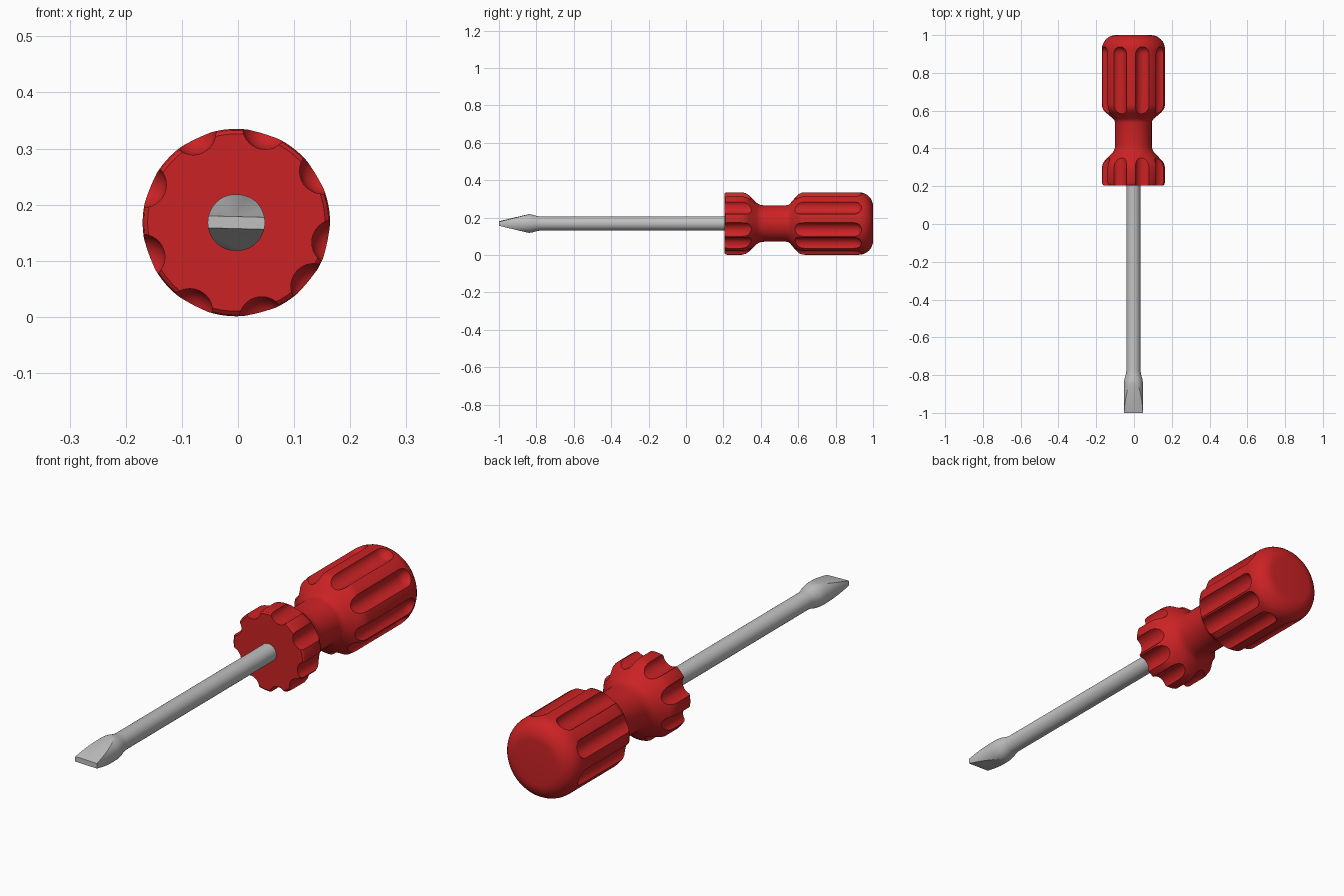
import bpy, bmesh
from math import sin, cos, pi, radians
from mathutils import Vector, Matrix

cube = bpy.data.objects.get("Cube")
if cube:
    bpy.data.objects.remove(cube, do_unlink=True)

AXIS = Vector((-0.003, 0, 0.168))   # centre line of the tool, along y


def material(name, colour, roughness, metallic=0.0):
    mat = bpy.data.materials.new(name)
    mat.use_nodes = True
    mat.diffuse_color = (*colour, 1)
    bsdf = mat.node_tree.nodes["Principled BSDF"]
    bsdf.inputs["Base Color"].default_value = (*colour, 1)
    bsdf.inputs["Roughness"].default_value = roughness
    bsdf.inputs["Metallic"].default_value = metallic
    return mat


def arc(cy, cr, rad, steps):
    """Quarter round from the side to the +y end, as (y, radius) points."""
    return [(cy + rad * sin(i / steps * pi / 2), cr + rad * cos(i / steps * pi / 2))
            for i in range(steps + 1)]


def lathe(bm, profile, steps):
    """Turn (y, radius) points around the y axis into a closed solid."""
    verts = [bm.verts.new((0, y, r)) for y, r in profile]
    edges = [bm.edges.new(pair) for pair in zip(verts, verts[1:])]
    bmesh.ops.spin(bm, geom=verts + edges, cent=(0, 0, 0), axis=(0, 1, 0),
                   angle=2 * pi, steps=steps, use_duplicate=False)
    bmesh.ops.remove_doubles(bm, verts=bm.verts, dist=1e-5)
    bmesh.ops.recalc_face_normals(bm, faces=bm.faces)


def finish(bm, name, mat=None):
    mesh = bpy.data.meshes.new(name)
    bm.to_mesh(mesh)
    bm.free()
    obj = bpy.data.objects.new(name, mesh)
    bpy.context.collection.objects.link(obj)
    obj.location = AXIS
    if mat:
        mesh.materials.append(mat)
    return obj


def activate(obj):
    bpy.ops.object.select_all(action='DESELECT')
    obj.select_set(True)
    bpy.context.view_layer.objects.active = obj


red = material("red plastic", (0.60, 0.016, 0.018), 0.5)
steel = material("grey steel", (0.53, 0.53, 0.53), 0.5)

# Handle: front collar, narrow neck and long domed grip
bm = bmesh.new()
collar = [(0.205, 0), (0.205, 0.158), (0.21, 0.164), (0.22, 0.167), (0.30, 0.167),
          (0.32, 0.162), (0.335, 0.152), (0.375, 0.113), (0.387, 0.104)]
neck = [(0.40, 0.099), (0.42, 0.097), (0.535, 0.097), (0.548, 0.10), (0.556, 0.106)]
grip = [(0.59, 0.146), (0.603, 0.158), (0.618, 0.165), (0.635, 0.167)]
lathe(bm, collar + neck + grip + arc(0.925, 0.092, 0.075, 8) + [(1, 0)], 96)
handle = finish(bm, "handle", red)

# Finger flutes: round-ended rods cut out of both collar and grip
bm = bmesh.new()
flute_angles = [115.5 + 42.3 * i for i in range(-3, 5)] + [-39.5]
for angle in flute_angles:
    rod = bmesh.new()
    lathe(rod, [(0.1, 0), (0.1, 0.0406)] + arc(0.9, 0, 0.0406, 6), 32)
    a = radians(angle)
    rod.transform(Matrix.Translation((0.1786 * cos(a), 0, 0.1786 * sin(a))))
    temp = bpy.data.meshes.new("flute_rod")
    rod.to_mesh(temp)
    rod.free()
    bm.from_mesh(temp)
    bpy.data.meshes.remove(temp)
cutter = finish(bm, "flute_cutter")
cutter.hide_render = True
bpy.context.view_layer.update()

activate(handle)
cut = handle.modifiers.new("flutes", 'BOOLEAN')
cut.operation = 'DIFFERENCE'
cut.solver = 'EXACT'
cut.object = cutter
bpy.ops.object.modifier_apply(modifier=cut.name)
bpy.data.objects.remove(cutter, do_unlink=True)

# Shaft: round rod that swells before the tip
bm = bmesh.new()
lathe(bm, [(-1, 0), (-1, 0.051), (-0.86, 0.051), (-0.84, 0.0505), (-0.82, 0.047),
           (-0.795, 0.040), (-0.775, 0.037), (0.25, 0.037), (0.25, 0)], 64)

# Blade: two sloping flats ground off the swollen end
tilt = Matrix.Rotation(radians(1.5), 3, 'Y')
for side in (1, -1):
    point = tilt @ Vector((0, -1, side * 0.0107))
    normal = tilt @ Vector((0, -0.0403, side * 0.165)).normalized()
    result = bmesh.ops.bisect_plane(bm, geom=bm.verts[:] + bm.edges[:] + bm.faces[:],
                                    plane_co=point, plane_no=normal, clear_outer=True)
    rim = [e for e in result["geom_cut"] if isinstance(e, bmesh.types.BMEdge)]
    bmesh.ops.contextual_create(bm, geom=rim)
bmesh.ops.recalc_face_normals(bm, faces=bm.faces)
shaft = finish(bm, "shaft_and_blade", steel)

for obj in (handle, shaft):
    activate(obj)
    bpy.ops.object.shade_smooth_by_angle(angle=radians(30))
